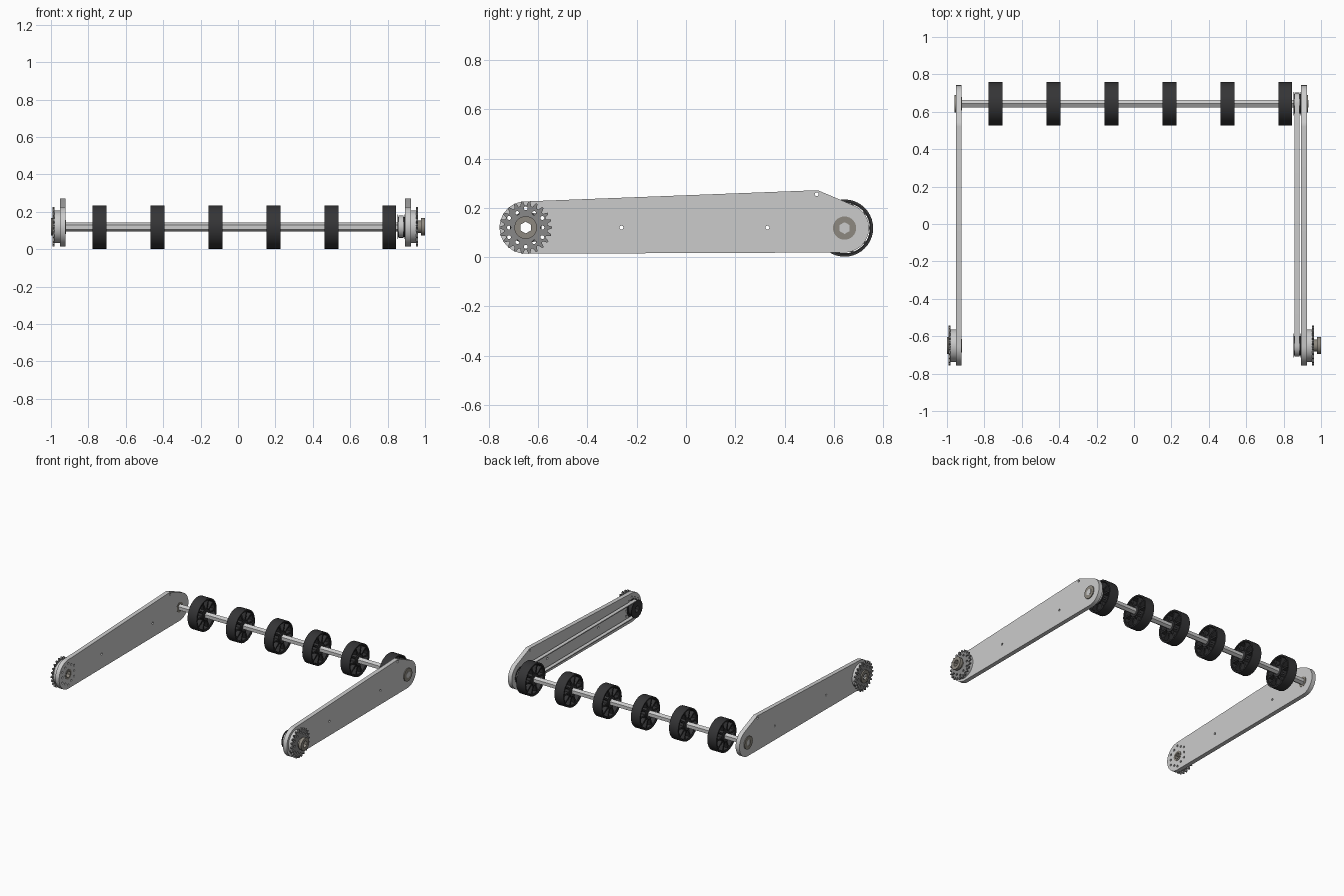
import bpy
from math import sin, cos, pi, radians
from mathutils import Matrix

if "Cube" in bpy.data.objects:
    bpy.data.objects.remove(bpy.data.objects["Cube"])

# local x,y,z -> world y,z,x so every profile is drawn in the side view
SIDE = Matrix(((0, 0, 1, 0), (1, 0, 0, 0), (0, 1, 0, 0), (0, 0, 0, 1)))
FRONT = (-0.65, 0.12)
BACK = (0.643, 0.118)
HEX = 0.024


def material(name, r, g, b):
    m = bpy.data.materials.new(name)
    m.diffuse_color = (r, g, b, 1)
    m.use_nodes = True
    m.node_tree.nodes["Principled BSDF"].inputs["Base Color"].default_value = m.diffuse_color
    return m


DARK = material("black_rubber", 0.035, 0.035, 0.037)
STEEL = material("dark_steel", 0.25, 0.25, 0.25)
TAN = material("bearing_bronze", 0.27, 0.25, 0.215)


def arc(c, r, a0, a1, n):
    """Points on an arc, angles in degrees, both ends included."""
    return [(c[0] + r * cos(radians(a0 + (a1 - a0) * i / n)),
             c[1] + r * sin(radians(a0 + (a1 - a0) * i / n))) for i in range(n + 1)]


def circle(c, r, n=40):
    return arc(c, r, 0, 360, n)[:-1]


def hexagon(c, r=HEX):
    return arc(c, r, 30, 390, 6)[:-1]


def plate(name, loops, x0, x1, mat=None):
    """Extrude an outline with holes from x0 to x1."""
    cu = bpy.data.curves.new(name, 'CURVE')
    cu.dimensions = '2D'
    cu.fill_mode = 'BOTH'
    cu.extrude = abs(x1 - x0) / 2
    for pts in loops:
        s = cu.splines.new('POLY')
        s.points.add(len(pts) - 1)
        for p, (u, v) in zip(s.points, pts):
            p.co = (u, v, 0, 1)
        s.use_cyclic_u = True
    ob = bpy.data.objects.new(name, cu)
    bpy.context.collection.objects.link(ob)
    ob.matrix_world = Matrix.Translation(((x0 + x1) / 2, 0, 0)) @ SIDE
    bpy.ops.object.select_all(action='DESELECT')
    ob.select_set(True)
    bpy.context.view_layer.objects.active = ob
    bpy.ops.object.convert(target='MESH')
    ob = bpy.context.object
    bpy.ops.object.shade_smooth_by_angle(angle=radians(30))
    if mat:
        ob.data.materials.clear()
        ob.data.materials.append(mat)
    return ob


def ring(name, c, r, x0, x1, mat=None, bore=None):
    return plate(name, [circle(c, r), bore or hexagon(c)], x0, x1, mat)


def bolt_holes(step):
    return [circle((FRONT[0] + r * cos(radians(a)), FRONT[1] + r * sin(radians(a))), 0.008, 10)
            for a in range(0, 360, step)
            for r in [0.078 if (a // 30) % 2 else 0.068]]


# arm outline: round front, tapered top with a peak, round back
arm = (arc(FRONT, 0.106, 92, 270, 24) + arc(BACK, 0.099, -90, 65, 24)
       + [(0.545, 0.267), (0.535, 0.271), (0.52, 0.271)])
arm_holes = [circle(p, 0.008, 12) for p in ((-0.262, 0.12), (0.33, 0.12), (0.53, 0.255))]

# sprocket outline
teeth = 22
sprocket = []
for i in range(teeth):
    for f, r in ((-0.36, 0.089), (-0.12, 0.107), (0.12, 0.107), (0.36, 0.089)):
        a = 2 * pi * (i + f) / teeth
        sprocket.append((FRONT[0] + r * cos(a), FRONT[1] + r * sin(a)))

for side, s, inner, outer in (("left", -1, 0.922, 0.953), ("right", 1, 0.894, 0.925)):
    # arm plate
    plate(side + "_arm", [arm, circle(FRONT, 0.036), circle(BACK, 0.036)]
          + arm_holes + bolt_holes(30), s * inner, s * outer)
    # bearings at both ends
    for end, c in (("front", FRONT), ("back", BACK)):
        ring(f"{side}_{end}_bearing", c, 0.036, s * (inner - 0.002), s * outer, TAN)
        ring(f"{side}_{end}_bearing_flange", c, 0.047, s * outer, s * (outer + 0.006), TAN)
    # spacer and sprocket bolted to the front of the arm
    g = outer + 0.027
    ring_loops = [circle(FRONT, 0.087), circle(FRONT, 0.048)] + bolt_holes(30)
    plate(side + "_sprocket_spacer", ring_loops, s * outer, s * g)
    plate(side + "_sprocket", [sprocket, hexagon(FRONT)] + bolt_holes(30),
          s * g, s * (g + 0.011), STEEL)
    # hub on the outside of the sprocket
    if s > 0:
        ring("right_hub_neck", FRONT, 0.033, g + 0.011, 0.978, TAN)
    ring(side + "_hub", FRONT, 0.046, s * (0.978 if s > 0 else g + 0.009), s * 1.0, TAN)

# hexagonal roller shaft
plate("roller_shaft", [hexagon(BACK, HEX)], -0.955, 0.933)

# spoked wheels
spokes = 10
windows = []
for i in range(spokes):
    a = 360 * i / spokes
    windows.append(arc(BACK, 0.102, a + 3.5, a + 32.5, 6) + arc(BACK, 0.046, a + 29, a + 7, 3))
for i in range(6):
    x = -0.741 + 0.31 * i
    ring(f"wheel_tyre_{i + 1}", BACK, 0.116, x - 0.037, x + 0.037, DARK, circle(BACK, 0.106))
    plate(f"wheel_rim_{i + 1}", [circle(BACK, 0.106), hexagon(BACK)] + windows,
          x - 0.03, x + 0.03, DARK)
    ring(f"wheel_hub_{i + 1}", BACK, 0.04, x - 0.037, x + 0.037, DARK)

# belt drive on the inside of the right arm
for end, c in (("front", FRONT), ("back", BACK)):
    ring(end + "_pulley", c, 0.052, 0.852, 0.893, DARK)
    ring(end + "_pulley_inner_flange", c, 0.064, 0.852, 0.856, DARK)
    ring(end + "_pulley_outer_flange", c, 0.064, 0.887, 0.891, DARK)
belt = [arc(FRONT, r, 90, 270, 20) + arc(BACK, r, -90, 90, 20) for r in (0.059, 0.052)]
plate("drive_belt", belt, 0.858, 0.885)
